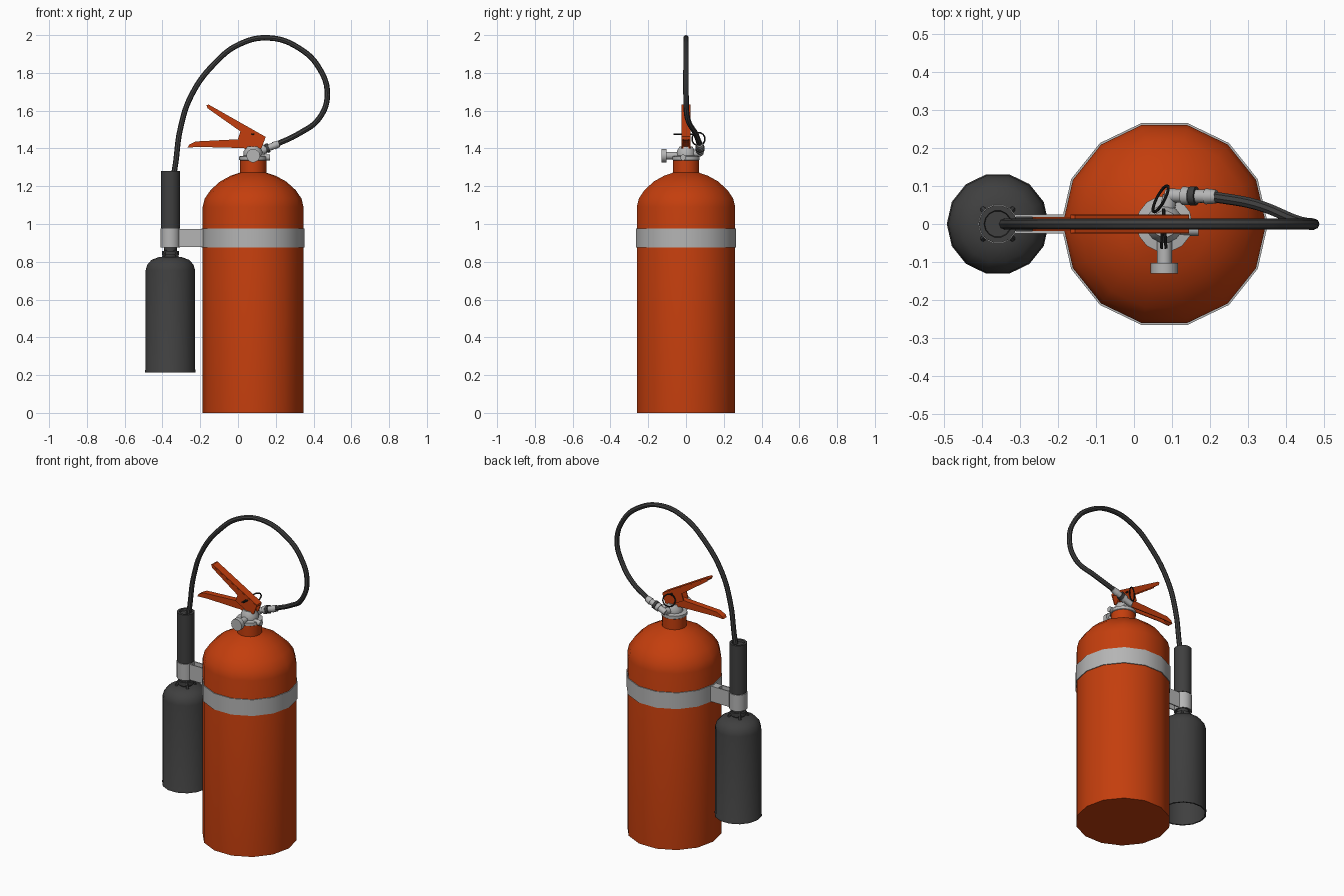
import bpy, bmesh, math
from mathutils import Vector

cube = bpy.data.objects.get("Cube")
if cube:
    bpy.data.objects.remove(cube)


def material(name, rgb):
    m = bpy.data.materials.new(name)
    m.use_nodes = True
    m.diffuse_color = (*rgb, 1)
    m.node_tree.nodes["Principled BSDF"].inputs["Base Color"].default_value = (*rgb, 1)
    return m


RED = material("orange red paint", (0.55, 0.048, 0.004))
DARK = material("dark grey rubber", (0.05, 0.05, 0.05))
STEEL = material("light grey metal", (0.46, 0.46, 0.46))
BLACK = material("black pin", (0.015, 0.015, 0.015))


def finish(name, bm, mat, angle=40):
    bmesh.ops.recalc_face_normals(bm, faces=bm.faces)
    mesh = bpy.data.meshes.new(name)
    bm.to_mesh(mesh)
    bm.free()
    mesh.materials.append(mat)
    obj = bpy.data.objects.new(name, mesh)
    bpy.context.collection.objects.link(obj)
    smooth(obj, angle)
    return obj


def smooth(obj, angle=40):
    bpy.ops.object.select_all(action='DESELECT')
    obj.select_set(True)
    bpy.context.view_layer.objects.active = obj
    bpy.ops.object.shade_smooth_by_angle(angle=math.radians(angle))


def lathe(name, profile, origin, mat, sides=14, axis=(0, 0, 1), closed=False):
    """Spin (radius, height) pairs around an axis; open ends are capped unless the profile is a loop."""
    bm = bmesh.new()
    turn = Vector((0, 0, 1)).rotation_difference(Vector(axis).normalized())
    rings = []
    for r, h in profile:
        ring = []
        for i in range(sides):
            a = math.tau * i / sides
            p = turn @ Vector((r * math.cos(a), r * math.sin(a), h))
            ring.append(bm.verts.new(p + Vector(origin)))
        rings.append(ring)
    pairs = list(zip(rings, rings[1:]))
    if closed:
        pairs.append((rings[-1], rings[0]))
    for low, high in pairs:
        for i in range(sides):
            j = (i + 1) % sides
            bm.faces.new((low[i], low[j], high[j], high[i]))
    if not closed:
        bm.faces.new(rings[0])
        bm.faces.new(rings[-1])
    return finish(name, bm, mat)


def rod(name, start, end, radius, mat, sides=12):
    d = Vector(end) - Vector(start)
    return lathe(name, [(radius, 0), (radius, d.length)], start, mat, sides, d)


def plate(name, outline, y0, y1, mat):
    """Extrude an (x, z) outline across y."""
    bm = bmesh.new()
    face = bm.faces.new([bm.verts.new((x, y0, z)) for x, z in outline])
    out = bmesh.ops.extrude_face_region(bm, geom=[face])
    moved = [v for v in out["geom"] if isinstance(v, bmesh.types.BMVert)]
    bmesh.ops.translate(bm, verts=moved, vec=(0, y1 - y0, 0))
    return finish(name, bm, mat, 25)


def tube(name, points, radius, mat, cyclic=False):
    curve = bpy.data.curves.new(name, 'CURVE')
    curve.dimensions = '3D'
    curve.bevel_depth = radius
    curve.bevel_resolution = 2
    curve.resolution_u = 6
    curve.use_fill_caps = True
    curve.materials.append(mat)
    spline = curve.splines.new('BEZIER')
    spline.bezier_points.add(len(points) - 1)
    spline.use_cyclic_u = cyclic
    for bp, p in zip(spline.bezier_points, points):
        bp.co = p
        bp.handle_left_type = bp.handle_right_type = 'AUTO'
    obj = bpy.data.objects.new(name, curve)
    bpy.context.collection.objects.link(obj)
    bpy.ops.object.select_all(action='DESELECT')
    obj.select_set(True)
    bpy.context.view_layer.objects.active = obj
    bpy.ops.object.convert(target='MESH')
    smooth(bpy.context.view_layer.objects.active)


CX, HX = 0.08, -0.358   # tank and horn axes

# Tank with domed shoulder and neck, and the strap around it
lathe("tank", [(0.267, 0), (0.267, 1.09), (0.256, 1.135), (0.225, 1.18), (0.175, 1.225),
               (0.12, 1.255), (0.07, 1.272), (0.07, 1.34)], (CX, 0, 0), RED)
lathe("strap", [(0.266, 0.875), (0.272, 0.875), (0.272, 0.975), (0.266, 0.975)],
      (CX, 0, 0), STEEL, closed=True)

# Valve: collar, body, front port with cap, side plug
lathe("valve_body", [(0.06, 1.33), (0.074, 1.34), (0.074, 1.358), (0.05, 1.362),
                     (0.05, 1.385), (0.035, 1.41)], (CX, 0, 0), STEEL)
rod("front_port", (CX, 0, 1.362), (CX, -0.11, 1.362), 0.02, STEEL)
rod("front_port_cap", (CX, -0.102, 1.362), (CX, -0.13, 1.362), 0.036, STEEL, 14)
rod("side_plug", (CX + 0.04, -0.015, 1.352), (CX + 0.09, -0.015, 1.352), 0.016, STEEL)

# Hose outlet: elbow and stepped fitting
rod("outlet_elbow", (CX, 0, 1.37), (0.095, 0.075, 1.376), 0.02, STEEL)
lathe("hose_fitting", [(0.018, -0.01), (0.018, 0.035), (0.024, 0.035), (0.024, 0.055),
                       (0.018, 0.055), (0.018, 0.1), (0.021, 0.1), (0.018, 0.13)],
      (0.095, 0.075, 1.378), STEEL, 12, (0.117, -0.003, 0.045))
rod("fitting_band", (0.148, 0.074, 1.399), (0.164, 0.074, 1.405), 0.025, DARK)

# Hose looping over the top
tube("hose", [(-0.356, 0, 1.2), (-0.336, 0, 1.286), (-0.304, 0, 1.51), (-0.246, 0, 1.683),
              (-0.124, 0, 1.85), (0.008, 0, 1.952), (0.167, 0, 1.985), (0.325, 0, 1.93),
              (0.43, 0, 1.825), (0.473, 0, 1.683), (0.43, 0.008, 1.56),
              (0.325, 0.05, 1.48), (0.2, 0.073, 1.42)], 0.0145, DARK)

# Squeeze levers: folded channels made of two cheeks and a top plate
upper = [(-0.167, 1.63), (0.145, 1.457), (0.124, 1.40), (0.08, 1.405),
         (0.0, 1.45), (0.013, 1.49), (-0.16, 1.612)]
lower = [(-0.267, 1.405), (-0.258, 1.42), (-0.225, 1.437), (0.03, 1.45), (0.1, 1.44),
         (0.118, 1.40), (0.08, 1.385), (0.03, 1.402), (-0.2, 1.408)]
for side, label in ((1, "left"), (-1, "right")):
    plate("upper_lever_cheek_" + label, upper, side * 0.019, side * 0.025, RED)
    plate("lower_lever_cheek_" + label, lower, side * 0.013, side * 0.018, RED)
plate("upper_lever_top", [(-0.167, 1.63), (-0.155, 1.632), (0.145, 1.462), (0.143, 1.448),
                          (-0.163, 1.618)], -0.024, 0.024, RED)
plate("lower_lever_top", [(-0.267, 1.405), (-0.258, 1.42), (-0.225, 1.437), (0.03, 1.45),
                          (0.03, 1.442), (-0.225, 1.429), (-0.255, 1.41)], -0.017, 0.017, RED)

# Safety pin: split prongs and pull ring
for dx in (-0.006, 0.006):
    rod("pin_prong", (0.078, 0.04, 1.474), (0.078 + dx, -0.065, 1.476), 0.004, BLACK, 8)
tube("pin_ring", [(0.07 + 0.02 * math.cos(a), 0.066 + 0.034 * math.cos(a + 0.6),
                   1.45 + 0.034 * math.sin(a + 0.6))
                  for a in (math.tau * i / 8 for i in range(8))], 0.004, BLACK, True)

# Horn, open at the bottom, with its stepped neck
lathe("horn", [(0.134, 0.215), (0.134, 0.225), (0.131, 0.23), (0.131, 0.755), (0.122, 0.785),
               (0.1, 0.81), (0.06, 0.825), (0.03, 0.826), (0.03, 0.815), (0.095, 0.8),
               (0.126, 0.75), (0.126, 0.215)], (HX, 0, 0), DARK, closed=True)
lathe("horn_neck", [(0.034, 0.815), (0.034, 0.835), (0.045, 0.835), (0.045, 0.858),
                    (0.034, 0.858), (0.034, 0.885)], (HX, 0, 0), DARK)
for i in range(4):
    a = math.tau * (i + 0.5) / 4
    c, s = math.cos(a), math.sin(a)
    rod("neck_rib", (HX + 0.034 * c, 0.034 * s, 0.86),
        (HX + 0.055 * c, 0.055 * s, 0.823), 0.008, DARK, 6)

# Grip, clip around it and bracket arm to the strap
lathe("grip", [(0.047, 0.88), (0.047, 0.98), (0.05, 0.98), (0.05, 1.28), (0.036, 1.28),
               (0.034, 1.268), (0.02, 1.268)], (HX, 0, 0), DARK)
lathe("grip_clip", [(0.046, 0.875), (0.052, 0.875), (0.052, 0.975), (0.046, 0.975)],
      (HX, 0, 0), STEEL, closed=True)
arm = [(-0.315, 0.877), (-0.18, 0.877), (-0.18, 0.973), (-0.315, 0.973)]
for side in (1, -1):
    plate("bracket_arm", arm, side * 0.018, side * 0.025, STEEL)
plate("bracket_web", [(-0.235, 0.877), (-0.18, 0.877), (-0.18, 0.973), (-0.235, 0.973)],
      -0.02, 0.02, STEEL)
